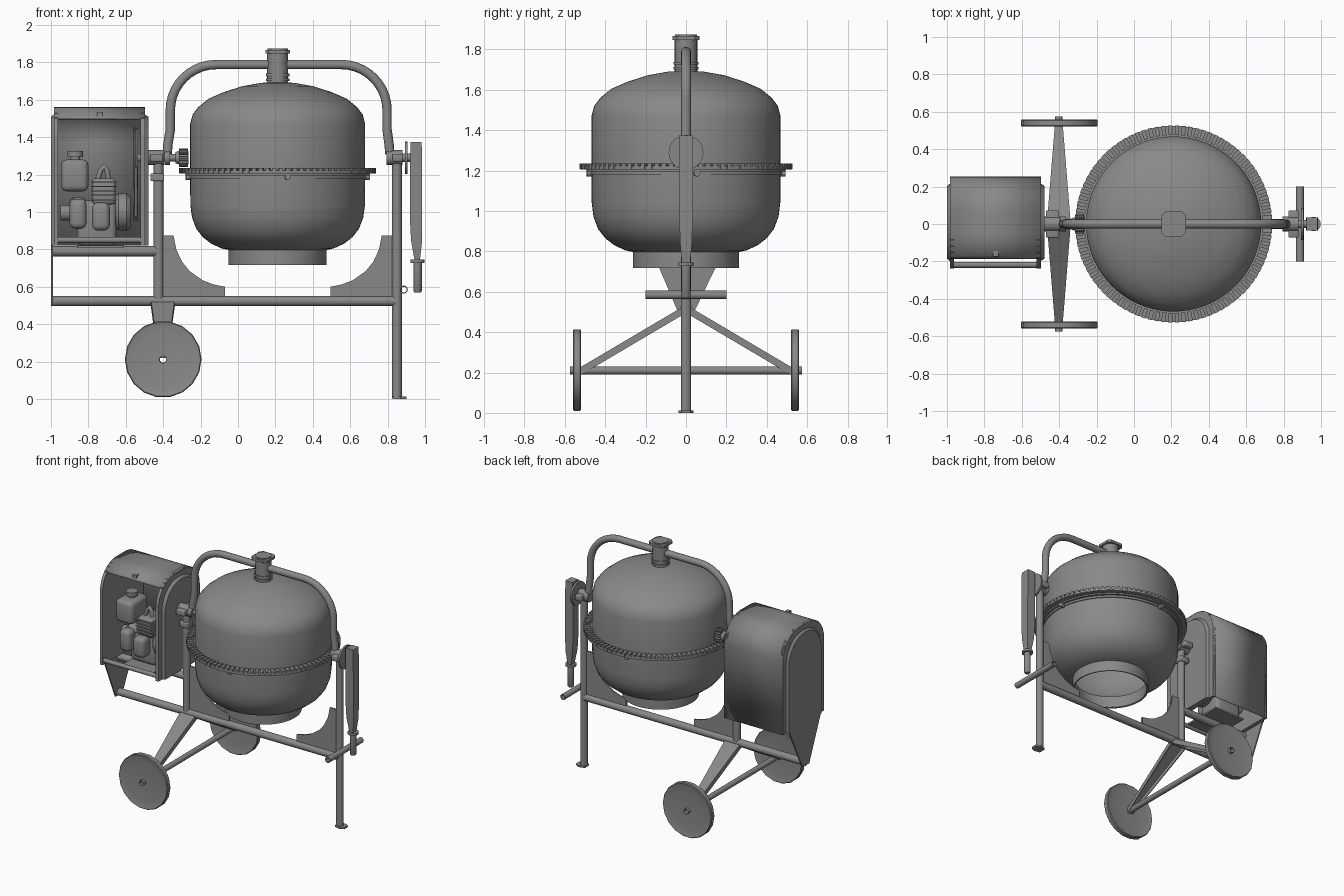
import bpy, bmesh, math
from mathutils import Vector, Matrix

if "Cube" in bpy.data.objects:
    bpy.data.objects.remove(bpy.data.objects["Cube"])
pi = math.pi

def finish(name, bm, bevel=0, angle=35):
    if bevel:
        bmesh.ops.bevel(bm, geom=bm.edges[:], offset=bevel, segments=3, profile=0.5, affect='EDGES')
    bmesh.ops.remove_doubles(bm, verts=bm.verts[:], dist=1e-5)
    bmesh.ops.recalc_face_normals(bm, faces=bm.faces[:])
    me = bpy.data.meshes.new(name)
    bm.to_mesh(me)
    bm.free()
    ob = bpy.data.objects.new(name, me)
    select_only(ob)
    bpy.ops.object.shade_smooth_by_angle(angle=math.radians(angle))
    return ob

def select_only(ob):
    bpy.context.collection.objects.link(ob)
    for o in bpy.context.selected_objects:
        o.select_set(False)
    ob.select_set(True)
    bpy.context.view_layer.objects.active = ob

def loft(bm, rings, closed=True):
    rows = [[bm.verts.new(p) for p in r] for r in rings]
    n = len(rows[0])
    for a, b in zip(rows, rows[1:]):
        for i in range(n if closed else n - 1):
            j = (i + 1) % n
            bm.faces.new((a[i], a[j], b[j], b[i]))
    return rows

def lathe(name, prof, loc, axis=(0, 0, 1), segs=24, angle=35):
    """Revolve (radius, height) points around an axis through loc."""
    m = Matrix.Translation(loc) @ Vector(axis).to_track_quat('Z', 'Y').to_matrix().to_4x4()
    bm = bmesh.new()
    loft(bm, [[m @ Vector((r * math.cos(2*pi*i/segs), r * math.sin(2*pi*i/segs), h))
               for i in range(segs)] for r, h in prof])
    return finish(name, bm, angle=angle)

def rod(name, a, b, r, bore=0, segs=24):
    a, b = Vector(a), Vector(b)
    L = (b - a).length
    prof = [(bore, 0), (r, 0), (r, L), (bore, L)] + ([(bore, 0)] if bore else [])
    return lathe(name, prof, a, b - a, segs)

def add_box(bm, lo, hi, m=Matrix()):
    c = [(p + q) / 2 for p, q in zip(lo, hi)]
    s = [q - p for p, q in zip(lo, hi)]
    bmesh.ops.create_cube(bm, size=1, matrix=m @ Matrix.Translation(c) @ Matrix.Diagonal((*s, 1)))

def box(name, lo, hi, bevel=0):
    bm = bmesh.new()
    add_box(bm, lo, hi)
    return finish(name, bm, bevel)

def prism(name, pts):
    """Loft matching outlines and cap both ends."""
    bm = bmesh.new()
    rows = loft(bm, pts)
    bm.faces.new(rows[0])
    bm.faces.new(rows[-1])
    return finish(name, bm)

def tube_path(name, pts, r):
    cu = bpy.data.curves.new(name, 'CURVE')
    cu.dimensions = '3D'
    cu.bevel_depth, cu.bevel_resolution, cu.use_fill_caps = r, 4, True
    sp = cu.splines.new('POLY')
    sp.points.add(len(pts) - 1)
    sp.use_smooth = True
    for p, q in zip(sp.points, pts):
        p.co = (*q, 1)
    select_only(bpy.data.objects.new(name, cu))
    bpy.ops.object.convert(target='MESH')

CX, PZ = 0.212, 1.29   # drum centre, pivot height

# mixing drum, open at the bottom
lathe('drum', [(.25, .72), (.262, .717), (.262, .797), (.30, .805), (.355, .83), (.40, .865), (.435, .91),
               (.458, .97), (.467, 1.04), (.468, 1.2), (.468, 1.47), (.455, 1.52), (.425, 1.56),
               (.37, 1.605), (.29, 1.64), (.19, 1.672), (.09, 1.69), (0, 1.695)], (CX, 0, 0), segs=72)
lathe('drum_inner_wall', [(.25, .72), (.25, .805), (.34, .84), (.42, .92), (.452, 1.04), (.452, 1.47),
                          (.41, 1.55), (.28, 1.625), (0, 1.68)], (CX, 0, 0), segs=48)
lathe('drum_band', [(.46, 1.18), (.475, 1.18), (.475, 1.195), (.492, 1.195), (.492, 1.212), (.46, 1.212)],
      (CX, 0, 0), segs=72)

# ring gear with teeth, and band bolts
lathe('ring_gear', [(.46, 1.205), (.525, 1.205), (.525, 1.222), (.48, 1.225), (.46, 1.225)], (CX, 0, 0), segs=72)
bm = bmesh.new()
for i in range(90):
    add_box(bm, (.476, -.011, 1.208), (.527, .011, 1.236),
            Matrix.Translation((CX, 0, 0)) @ Matrix.Rotation(2*pi*i/90, 4, 'Z'))
finish('ring_gear_teeth', bm)
for i in range(4):
    a = pi/2*i + .112
    d = Vector((math.cos(a), math.sin(a), 0))
    c = Vector((CX, 0, 1.187))
    rod('band_bolt', c + d*.46, c + d*.495, .016, segs=12)

# bail arch over the drum
def arc(cx, cz, r, a0, a1, n=10):
    return [(cx + r*math.cos(a0 + (a1-a0)*i/n), 0, cz + r*math.sin(a0 + (a1-a0)*i/n)) for i in range(n + 1)]
tube_path('bail_arch', [(-.378, 0, 1.31), (-.375, 0, 1.36), (-.362, 0, 1.44)] + arc(-.117, 1.543, .245, pi, pi/2)
          + arc(.552, 1.543, .245, pi/2, 0) + [(.797, 0, 1.44), (.808, 0, 1.36), (.812, 0, 1.31)], .025)
for x in (-.378, .81):
    rod('bail_end', (x - .015, 0, PZ), (x + .015, 0, PZ), .04)

# top hub
rod('hub', (CX, 0, 1.68), (CX, 0, 1.855), .056)
for z in (1.70, 1.725):
    rod('hub_lower_flange', (CX, 0, z), (CX, 0, z + .014), .063)
prism('hub_cap', [[(CX + u, v, z) for u, v in ((.066, -.045), (.066, .045), (.045, .066), (-.045, .066),
      (-.066, .045), (-.066, -.045), (-.045, -.066), (.045, -.066))] for z in (1.848, 1.866)])
rod('hub_cap_disc', (CX, 0, 1.86), (CX, 0, 1.873), .055)

# tube frame
rod('main_beam', (-1, 0, .523), (.85, 0, .523), .027)
rod('engine_beam', (-1, 0, .79), (-.425, 0, .79), .027)
rod('left_post', (-.425, 0, .523), (-.425, 0, 1.26), .026)
rod('right_post', (.85, 0, .005), (.85, 0, 1.27), .026)
prism('foot_plate', [[(x, y, z) for x, y in ((.826, -.026), (.87, -.036), (.902, -.02), (.902, .02), (.87, .036),
                                           (.826, .026))] for z in (0, .013)])
rod('step_bar', (.887, -.2, .585), (.887, .2, .585), .021, .015)
rod('left_bearing', (-.48, 0, PZ), (-.395, 0, PZ), .04)
rod('right_bearing', (.807, 0, PZ), (.88, 0, PZ), .04)
box('left_bearing_flange', (-.47, -.072, 1.27), (-.4, .072, 1.31), .006)
box('right_bearing_flange', (.825, -.072, 1.27), (.88, .072, 1.31), .006)
box('post_collar', (-.468, -.035, 1.165), (-.395, .035, 1.205), .006)

# curved gusset plates
g = [(-.4, .54), (-.4, .875), (-.345, .875), (-.33, .80), (-.30, .735), (-.26, .685), (-.19, .635), (-.13, .612),
     (-.07, .6), (-.07, .54)]
for side in (0, 1):
    pts = [(2*CX - x if side else x, z) for x, z in g]
    prism('right_gusset' if side else 'left_gusset', [[(x, y, z) for x, z in pts] for y in (-.006, .006)])

# tapered end plate under the engine
prism('end_plate', [[(x, -.04, .5), (x, .04, .5), (x, .2, .83), (x, -.18, .83)] for x in (-1, -.99)])

# axle, tapered channel legs and wheels
rod('axle', (-.402, -.575, .21), (-.402, .575, .21), .02, .017)
chan = ((-1, -.04), (-1, 0), (1, 0), (1, -.04), (.88, -.04), (.88, -.008), (-.88, -.008), (-.88, -.04))
for s in (-1, 1):
    prism('axle_leg', [[(-.402 + u*w, s*y, z + v) for u, v in chan]
                       for y, w, z in ((0, .064, .535), (.52, .022, .228))])
    lathe('wheel', [(.018, -.012), (.15, -.012), (.185, -.017), (.2, -.02), (.205, -.014), (.205, .014), (.2, .02),
                    (.185, .017), (.15, .012), (.018, .012), (.018, -.012)], (-.4, s*.54, .212), (0, 1, 0), 18)

# drive shaft and pinion
rod('drive_shaft', (-.56, 0, PZ), (-.27, 0, PZ), .02)
lathe('pinion_body', [(0, 0), (.03, 0), (.036, .02), (.036, .07), (0, .07)], (-.335, 0, PZ), (1, 0, 0))
bm = bmesh.new()
for i in range(14):
    add_box(bm, (-.315, -.005, .03), (-.266, .005, .05),
            Matrix.Translation((0, 0, PZ)) @ Matrix.Rotation(2*pi*i/14, 4, 'X'))
finish('pinion_teeth', bm)

# tilting lever
rod('lever_shaft', (.87, 0, PZ), (.96, 0, PZ), .022)
rod('lever_flange', (.893, 0, PZ), (.907, 0, PZ), .086)
prism('tilt_lever', [[(a, -w, z), (b, -w, z), (b, w, z), (a, w, z)] for z, a, b, w in
                     ((1.375, .922, .982, .034), (1.2, .92, .985, .034), (.95, .92, .985, .032),
                      (.85, .925, .985, .03), (.735, .945, .972, .02))])
rod('lever_collar', (.96, 0, .728), (.96, 0, .745), .038)
lathe('lever_grip', [(0, 0), (.018, 0), (.023, .008), (.023, .165), (0, .165)], (.96, 0, .57))

# engine cover: outline in the yz plane, rounded at the top, open at the front
def arch(ins=0, start=False):
    y0, y1, z1, r = -.237 + ins, .255 - ins, 1.56 - ins, .19
    lo = math.radians(43) if start else 0
    front = [(y0 + r - r*math.cos(lo + (pi/2-lo)*i/8), z1 - r + r*math.sin(lo + (pi/2-lo)*i/8)) for i in range(9)]
    back = [(y1 - r + r*math.sin(pi/2*i/8), z1 - r + r*math.cos(pi/2*i/8)) for i in range(9)]
    return ([] if start else [(y0, .82)]) + front + back + [(y1, .82)]
bm = bmesh.new()
loft(bm, [[(x, y, z) for y, z in arch(0, True)] for x in (-.985, -.497)], closed=False)
finish('cover_shell', bm).modifiers.new('thickness', 'SOLIDIFY').thickness = .006
for name, a, b, c in (('left', -.985, -.963, -1), ('right', -.497, -.52, -.478)):
    prism('cover_end_' + name, [[(x, y, z) for y, z in arch(i)] for x, i in ((b, 0), (a, 0), (a, .04), (c, .052))])
box('cover_latch', (-.755, -.175, 1.51), (-.725, -.145, 1.535))
rod('cover_rail', (-.965, -.218, .85), (-.515, -.218, .85), .016)
box('engine_plate', (-.86, -.15, .808), (-.61, .15, .82))

# engine
box('fuel_tank', (-.945, -.12, 1.11), (-.80, .08, 1.28), .03)
lathe('tank_cap', [(0, 0), (.025, 0), (.025, .025), (.042, .025), (.042, .055), (0, .055)], (-.87, -.02, 1.27))
box('crankcase', (-.86, -.06, .82), (-.65, .12, 1.06), .03)
box('cylinder_head', (-.78, -.09, 1.04), (-.655, .08, 1.18), .02)
for i in range(5):
    z = 1.06 + i*.024
    box('cooling_fin', (-.785, -.1, z), (-.65, .09, z + .008))
tube_path('exhaust_pipe', [(-.75, -.03, 1.17), (-.735, -.03, 1.22), (-.715, -.03, 1.245), (-.70, -.03, 1.22),
                           (-.69, -.03, 1.15)], .014)
lathe('recoil_starter', [(0, 0), (.06, 0), (.08, .02), (.08, .06), (.07, .085), (0, .085)], (-.90, 0, 1.0), (1, 0, 0))
rod('starter_knob', (-.95, 0, .995), (-.90, 0, .995), .042)
box('muffler', (-.78, -.15, .90), (-.685, -.05, 1.05), .03)
box('air_filter', (-.90, -.14, .91), (-.81, -.05, 1.07), .03)
lathe('flywheel', [(0, 0), (.085, 0), (.1, .015), (.1, .06), (.085, .08), (0, .08)], (-.655, 0, 1.0), (1, 0, 0))
# belt drive
for z, r in ((PZ, .165), (1.0, .05)):
    lathe('pulley', [(0, 0), (r, 0), (r - .015, .012), (r, .024), (0, .024)], (-.558, 0, z), (1, 0, 0), 32)
for s in (-1, 1):
    tube_path('belt_run', [(-.546, s*.155, PZ - .05), (-.546, s*.047, .98)], .009)

# dark grey paint
paint = bpy.data.materials.new('dark_grey_paint')
paint.diffuse_color = (.25, .25, .25, 1)
paint.use_nodes = True
paint.node_tree.nodes["Principled BSDF"].inputs["Base Color"].default_value = paint.diffuse_color
for ob in bpy.context.collection.objects:
    ob.data.materials.append(paint)
